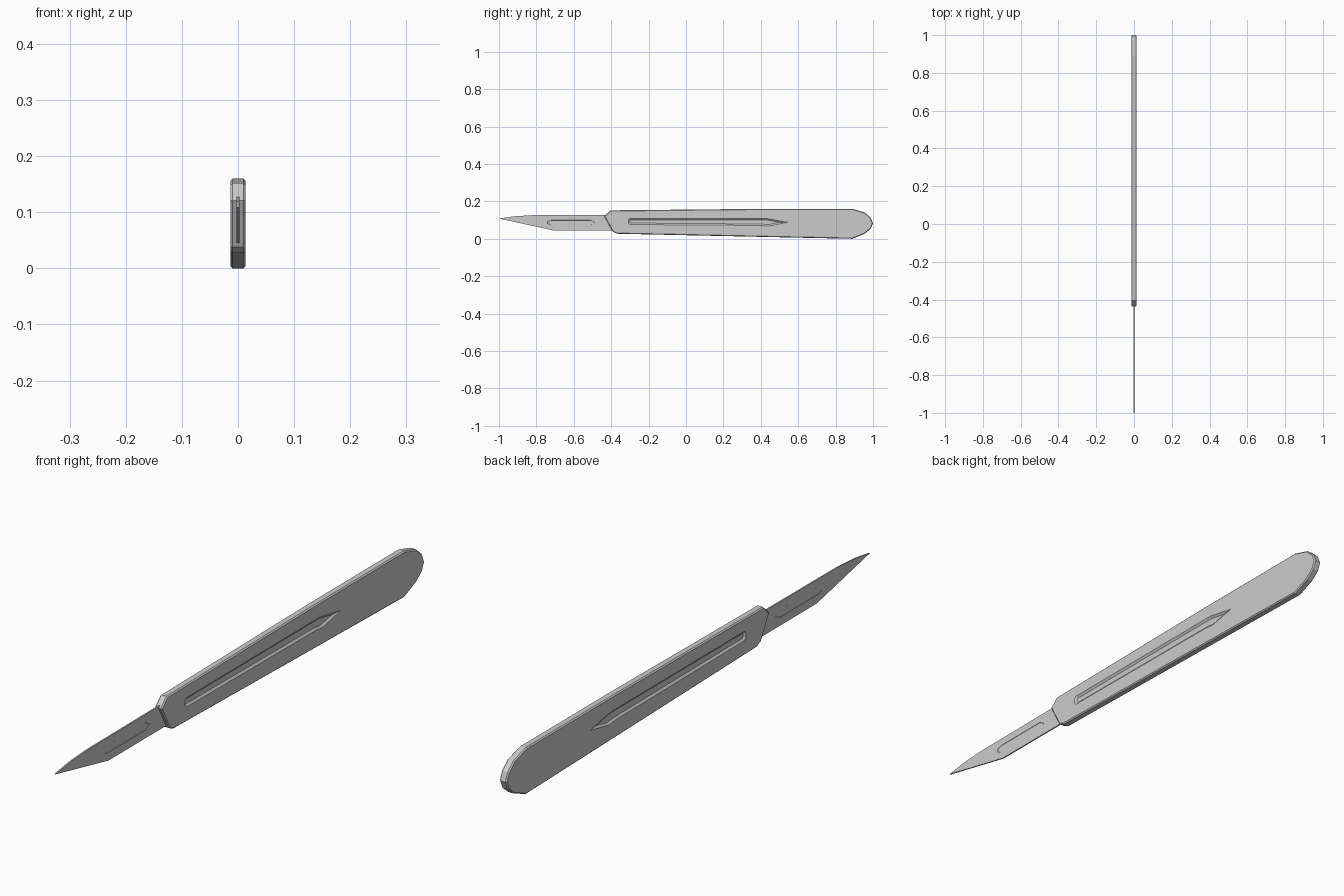
import bpy, bmesh

if "Cube" in bpy.data.objects:
    bpy.data.objects.remove(bpy.data.objects["Cube"])


def add_prism(bm, outline, x0, x1):
    """Extrude a (y, z) outline from x0 to x1; returns the cap at x0."""
    near = [bm.verts.new((x0, y, z)) for y, z in outline]
    far = [bm.verts.new((x1, y, z)) for y, z in outline]
    caps = [bm.faces.new(near), bm.faces.new(far)]
    n = len(outline)
    sides = [bm.faces.new((near[i], near[(i + 1) % n], far[(i + 1) % n], far[i]))
             for i in range(n)]
    bmesh.ops.recalc_face_normals(bm, faces=caps + sides)
    return caps[0]


def finish(name, bm):
    mesh = bpy.data.meshes.new(name)
    bm.to_mesh(mesh)
    bm.free()
    obj = bpy.data.objects.new(name, mesh)
    bpy.context.collection.objects.link(obj)
    return obj


def slab(name, outline, half, bevel=0.0):
    """Flat plate centred on x = 0 with optionally chamfered rims."""
    bm = bmesh.new()
    add_prism(bm, outline, -half, half)
    if bevel:
        rim = [e for e in bm.edges if abs(e.verts[0].co.x - e.verts[1].co.x) < 1e-6]
        bmesh.ops.bevel(bm, geom=rim, offset=bevel, offset_type='OFFSET',
                        segments=1, affect='EDGES')
    return finish(name, bm)


def carve(obj, outline, surface, slope, depth):
    """Sink a slope-walled recess into both faces of a plate."""
    bm = bmesh.new()
    for side in (-1, 1):
        cap = add_prism(bm, outline, side * (surface + 0.0002), side * 0.03)
        bmesh.ops.inset_region(bm, faces=[cap], thickness=slope, depth=depth,
                               use_even_offset=True)
    cutter = finish(obj.name + "_recess_cutter", bm)
    cutter.hide_render = True
    mod = obj.modifiers.new("recess", 'BOOLEAN')
    mod.operation = 'DIFFERENCE'
    mod.solver = 'EXACT'
    mod.object = cutter
    bpy.context.view_layer.objects.active = obj
    bpy.ops.object.modifier_apply(modifier=mod.name)
    bpy.data.objects.remove(cutter)


# Handle: tapered grip with a slanted nose and a rounded butt
handle = slab("handle", [
    (-0.437, 0.121), (-0.392, 0.038), (-0.37, 0.027), (0.60, 0.006), (0.89, 0.0),
    (0.955, 0.027), (0.988, 0.054), (1.0, 0.083), (0.988, 0.112),
    (0.955, 0.141), (0.89, 0.16), (0.40, 0.16), (-0.405, 0.152),
], 0.0135, 0.004)

# Long pointed groove on both sides of the handle
carve(handle, [
    (-0.308, 0.084), (-0.30, 0.076), (0.405, 0.071), (0.44, 0.067), (0.545, 0.088),
    (0.43, 0.109), (-0.30, 0.109), (-0.308, 0.101),
], 0.0135, 0.008, 0.006)

# Blade: thin pointed plate seated in the handle nose
blade = slab("blade", [
    (-1.0, 0.108), (-0.71, 0.045), (-0.37, 0.045), (-0.37, 0.128),
    (-0.82, 0.126), (-0.92, 0.120),
], 0.0025)

# Shallow mounting slot pressed into the blade
carve(blade, [
    (-0.74, 0.080), (-0.72, 0.073), (-0.51, 0.073), (-0.485, 0.086),
    (-0.51, 0.100), (-0.72, 0.100), (-0.74, 0.093),
], 0.0025, 0.001, 0.0012)
